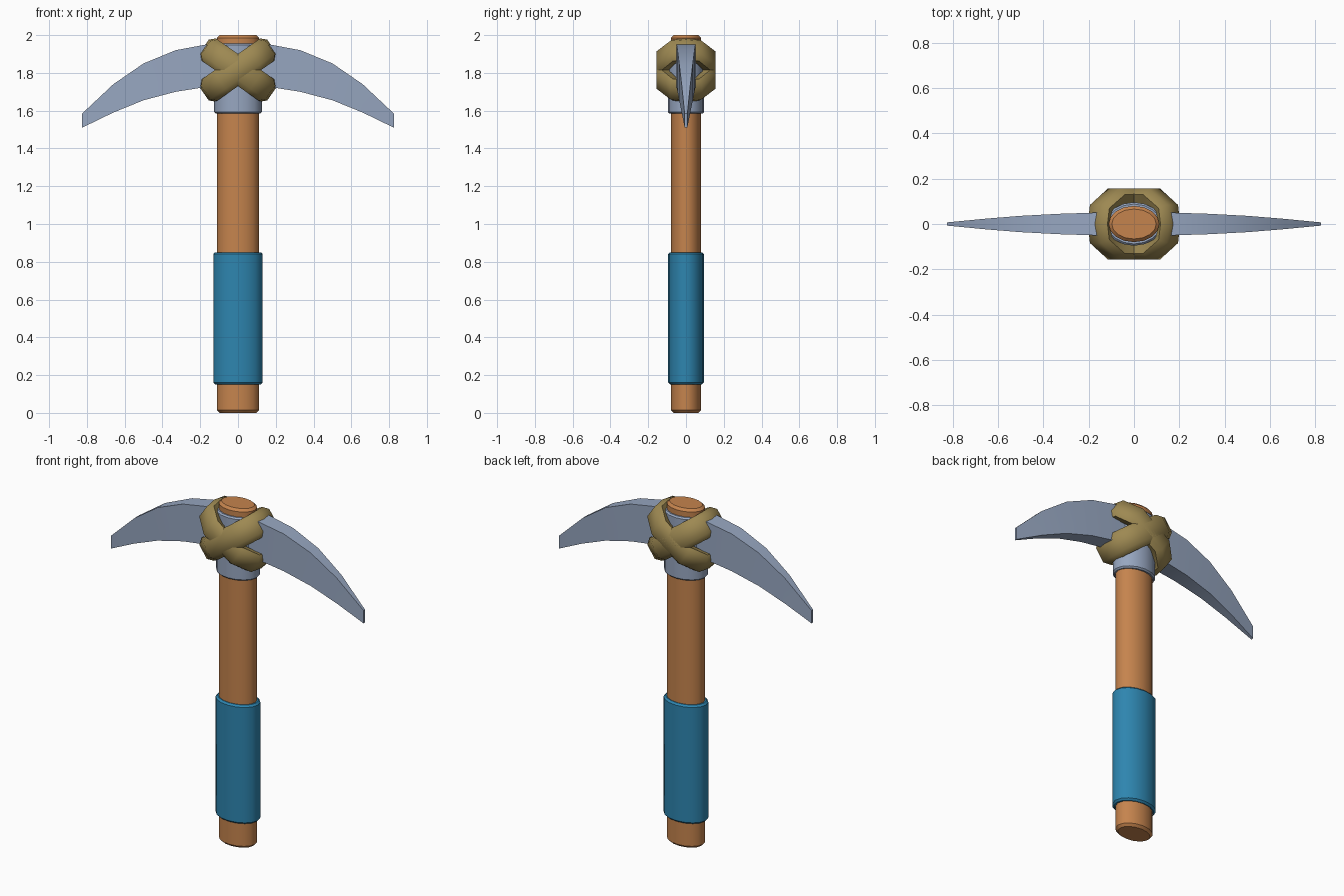
import bpy, bmesh, math
from mathutils import Vector

if "Cube" in bpy.data.objects:
    bpy.data.objects.remove(bpy.data.objects["Cube"])


def material(name, rgb):
    m = bpy.data.materials.new(name)
    m.diffuse_color = (*rgb, 1)
    m.use_nodes = True
    m.node_tree.nodes["Principled BSDF"].inputs["Base Color"].default_value = m.diffuse_color
    return m


wood = material("orange wood", (0.56, 0.23, 0.075))
blue = material("blue wrap", (0.027, 0.235, 0.43))
steel = material("grey steel", (0.31, 0.385, 0.53))
leather = material("olive leather", (0.34, 0.25, 0.085))


def finish(name, bm, mat, angle):
    bmesh.ops.recalc_face_normals(bm, faces=bm.faces)
    me = bpy.data.meshes.new(name)
    bm.to_mesh(me)
    bm.free()
    me.materials.append(mat)
    ob = bpy.data.objects.new(name, me)
    bpy.context.collection.objects.link(ob)
    bpy.ops.object.select_all(action='DESELECT')
    bpy.context.view_layer.objects.active = ob
    ob.select_set(True)
    bpy.ops.object.shade_smooth_by_angle(angle=math.radians(angle))
    return ob


def loft(bm, rings, closed=False):
    """Bridge equal-length rings; cap the ends unless the loft is closed."""
    vs = [[bm.verts.new(p) for p in r] for r in rings]
    n = len(vs[0])
    for i in range(len(vs) if closed else len(vs) - 1):
        a, b = vs[i], vs[(i + 1) % len(vs)]
        for j in range(n):
            k = (j + 1) % n
            bm.faces.new((a[j], a[k], b[k], b[j]))
    if not closed:
        bm.faces.new(vs[0])
        bm.faces.new(vs[-1])


def oval_rod(name, rx, ry, z0, z1, bevel, mat, sides=16):
    bm = bmesh.new()
    rings = []
    for z, inset in ((z0, bevel), (z0 + bevel, 0), (z1 - bevel, 0), (z1, bevel)):
        rings.append([((rx - inset) * math.cos(t), (ry - inset) * math.sin(t), z)
                      for t in (2 * math.pi * i / sides for i in range(sides))])
    loft(bm, rings)
    return finish(name, bm, mat, 40)


# Handle, grip and metal collar
oval_rod("handle", 0.112, 0.08, 0, 2.0, 0.014, wood)
oval_rod("grip_wrap", 0.131, 0.094, 0.15, 0.85, 0.01, blue)
oval_rod("collar", 0.126, 0.096, 1.585, 1.955, 0.008, steel)

# Curved pick blade: x, top z, bottom z, half thickness
half = [(0, 1.96, 1.735, 0.052), (0.17, 1.95, 1.725, 0.05), (0.33, 1.92, 1.70, 0.045),
        (0.5, 1.85, 1.655, 0.036), (0.66, 1.74, 1.59, 0.023), (0.825, 1.585, 1.51, 0.007)]
stations = [(-x, a, b, t) for x, a, b, t in half[:0:-1]] + half
bm = bmesh.new()
loft(bm, [[(x, -t, a), (x, t, a), (x, t, b), (x, -t, b)] for x, a, b, t in stations])
finish("pick_blade", bm, steel, 20)

# Two crossed lashing bands, tilted opposite ways around the head
section = [(-0.035, -0.045), (0.01, -0.07), (0.037, -0.043),
           (0.037, 0.043), (0.01, 0.07), (-0.035, 0.045)]  # outward, sideways
angles = [0, 22.5, 67.5, 112.5, 157.5, 180, 202.5, 247.5, 292.5, 337.5]


def soft(v):
    return math.copysign(abs(v) ** 0.7, v) if abs(v) > 1e-6 else 0.0


for side, name in ((1, "lashing_right"), (-1, "lashing_left")):
    tilt = math.radians(35)
    u = Vector((math.cos(tilt), 0, side * math.sin(tilt)))
    w = Vector((-side * math.sin(tilt), 0, math.cos(tilt)))
    bm = bmesh.new()
    rings = []
    for deg in angles:
        c, s = soft(math.cos(math.radians(deg))), soft(math.sin(math.radians(deg)))
        rings.append([Vector((0, 0, 1.815)) + u * (0.182 + o) * c
                      + Vector((0, (0.125 + o) / 0.946 * 0.96 * s, 0)) + w * v
                      for o, v in section])
    loft(bm, rings, closed=True)
    finish(name, bm, leather, 50)
